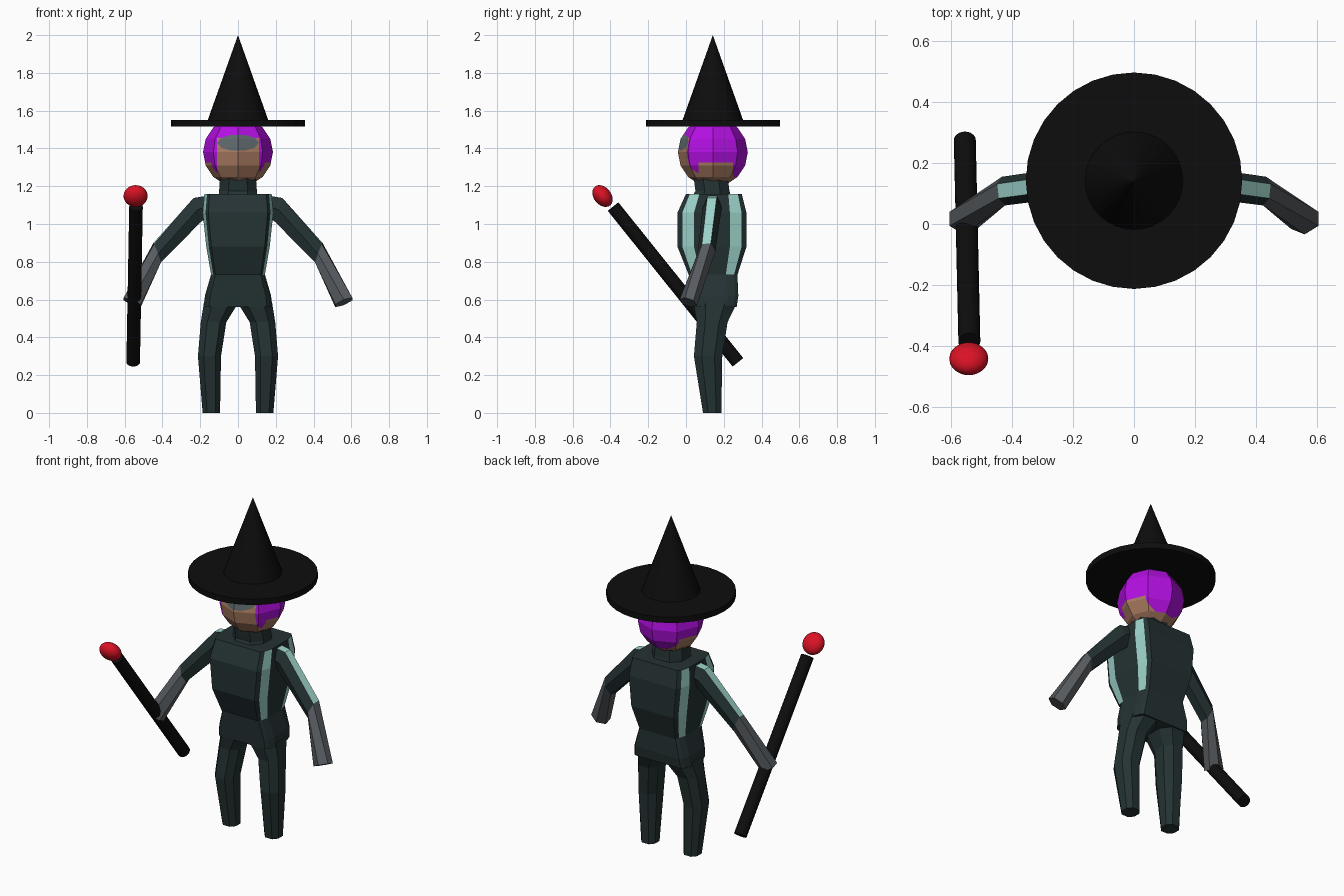
import bpy, bmesh, math
from mathutils import Vector, Matrix

if "Cube" in bpy.data.objects:
    bpy.data.objects.remove(bpy.data.objects["Cube"])


def material(name, rgb):
    m = bpy.data.materials.new(name)
    m.diffuse_color = (*rgb, 1)
    m.use_nodes = True
    m.node_tree.nodes["Principled BSDF"].inputs["Base Color"].default_value = m.diffuse_color
    return m


DARK = material("dark_cloth", (0.018, 0.032, 0.033))
TEAL = material("pale_teal", (0.34, 0.66, 0.60))
BLACK = material("black", (0.004, 0.004, 0.004))
GREY = material("glove_grey", (0.095, 0.105, 0.115))
VISOR = material("visor_grey", (0.115, 0.14, 0.15))
SKIN = material("skin", (0.40, 0.20, 0.12))
HAIR = material("purple_hair", (0.45, 0.005, 0.76))
RED = material("red_orb", (0.70, 0.006, 0.018))
CY = 0.142  # depth of the body axis


def finish(bm, name, mats, smooth=False):
    bmesh.ops.recalc_face_normals(bm, faces=bm.faces)
    me = bpy.data.meshes.new(name)
    bm.to_mesh(me)
    bm.free()
    for m in mats:
        me.materials.append(m)
    ob = bpy.data.objects.new(name, me)
    bpy.context.collection.objects.link(ob)
    if smooth:
        bpy.ops.object.select_all(action='DESELECT')
        ob.select_set(True)
        bpy.context.view_layer.objects.active = ob
        bpy.ops.object.shade_smooth_by_angle(angle=math.radians(35))
    return ob


def loft(name, rings, mats, rule=lambda seg, side: 0):
    """Skin equal-sized rings and cap both ends; rule picks each face's material."""
    bm = bmesh.new()
    rows = [[bm.verts.new(p) for p in ring] for ring in rings]
    n = len(rows[0])
    for i in range(len(rows) - 1):
        for j in range(n):
            k = (j + 1) % n
            f = bm.faces.new((rows[i][j], rows[i][k], rows[i + 1][k], rows[i + 1][j]))
            f.material_index = rule(i, j)
    bm.faces.new(rows[0])
    bm.faces.new(rows[-1]).material_index = rule(len(rows) - 2, -1)
    return finish(bm, name, mats)


def box_ring(z, w, yf, yb):
    """Twelve-sided rounded box section of the torso."""
    d = yb - yf
    half = [(0.84 * w, yf), (0.92 * w, yf + 0.07 * d), (w, yf + 0.24 * d),
            (w, yb - 0.24 * d), (0.92 * w, yb - 0.07 * d), (0.84 * w, yb)]
    return [(x, y, z) for x, y in half] + [(-x, y, z) for x, y in reversed(half)]


def oct_ring(z, x0, x1, y0, y1):
    """Eight-sided section filling the given extents."""
    cx, cy, rx, ry = (x0 + x1) / 2, (y0 + y1) / 2, (x1 - x0) / 2, (y1 - y0) / 2
    c = [(1, .45), (.5, 1), (-.5, 1), (-1, .45), (-1, -.45), (-.5, -1), (.5, -1), (1, -.45)]
    return [(cx + rx * a, cy + ry * b, z) for a, b in c]


# Torso with teal corner stripes
loft("torso",
     [box_ring(0.73, 0.142, 0.015, 0.272), box_ring(0.88, 0.168, -0.045, 0.32),
      box_ring(1.06, 0.187, -0.045, 0.32), box_ring(1.16, 0.178, 0.0, 0.295)],
     [DARK, TEAL], lambda i, j: 1 if j in (1, 3, 7, 9) else 0)

# Neck and pelvis
loft("neck", [oct_ring(1.14, -0.1, 0.1, 0.03, 0.24),
              oct_ring(1.175, -0.1, 0.1, 0.05, 0.23),
              oct_ring(1.25, -0.095, 0.095, 0.04, 0.22)], [DARK])
loft("pelvis", [box_ring(0.56, 0.182, 0.04, 0.268), box_ring(0.62, 0.175, 0.035, 0.277),
                box_ring(0.735, 0.142, 0.025, 0.272)], [DARK])

for s, side in ((1, "left"), (-1, "right")):
    def flip(ring):
        return [(s * p[0], p[1], p[2]) for p in ring]

    # Leg
    loft(side + "_leg", [flip(r) for r in (
        oct_ring(0.58, 0.0, 0.181, 0.04, 0.268), oct_ring(0.48, 0.062, 0.197, 0.057, 0.22),
        oct_ring(0.30, 0.09, 0.212, 0.042, 0.192), oct_ring(0.0, 0.095, 0.187, 0.09, 0.187))],
        [DARK])

    # Arm sections: centre, half-height direction, half-width direction
    spec = [((0.15, 0.14, 1.10), (0.01, 0, 0.05), (0, 0.05, 0)),
            ((0.215, 0.137, 1.075), (0.02, 0, 0.063), (0, 0.05, 0)),
            ((0.428, 0.108, 0.848), (0.018, 0, 0.048), (0.005, 0.047, 0.005)),
            ((0.56, 0.012, 0.585), (0.045, 0.005, 0.018), (0.0, 0.046, -0.015))]
    rings = []
    for c, u, w in spec:
        c, u, w = Vector(c), Vector(u) / 0.866, Vector(w)
        rings.append(flip([c + u * math.sin(k * math.pi / 3) + w * math.cos(k * math.pi / 3)
                           for k in range(6)]))
    loft(side + "_upper_arm", rings[:3], [DARK, TEAL], lambda i, j: 1 if j == 1 else 0)
    loft(side + "_forearm", rings[2:], [GREY])

# Head: low-poly ball, cut along the hairline and visor outline
bm = bmesh.new()
bmesh.ops.create_uvsphere(bm, u_segments=8, v_segments=8, radius=0.185,
                          matrix=Matrix.Translation((0, CY, 1.38)))


def cut(co, no, region=lambda c: True):
    faces = [f for f in bm.faces if region(f.calc_center_median())]
    geom = set(faces) | {e for f in faces for e in f.edges} | {v for f in faces for v in f.verts}
    bmesh.ops.bisect_plane(bm, geom=list(geom), plane_co=co, plane_no=no, dist=1e-5)


for x in (-0.112, 0.112):
    cut((x, 0, 0), (1, 0, 0), lambda c: c.y < CY)
for y in (0.065, 0.25):
    cut((0, y, 0), (0, 1, 0))
for z in (1.25, 1.325, 1.455):
    cut((0, 0, z), (0, 0, 1))
VX, VZ, VC = 0.105, 0.042, 1.43
outline = []
for k in range(10):
    a = (k + 0.5) * math.tau / 10
    no = Vector((math.cos(a) / VX, 0, math.sin(a) / VZ))
    co = Vector((VX * math.cos(a), 0, VC + VZ * math.sin(a)))
    outline.append((co, no))
    cut(co, no, lambda c: c.y < 0.06 and abs(c.x) < 0.112 and c.z > 1.32)
for f in bm.faces:
    c = f.calc_center_median()
    if c.y < 0.065 and abs(c.x) < 0.112:
        hair = c.z > 1.455
        if all((c - co).dot(no) < 0 for co, no in outline):
            f.material_index = 2
            continue
    elif c.y < 0.065 or c.y > 0.25:
        hair = c.z > 1.25
    else:
        hair = c.z > 1.325
    f.material_index = 1 if hair else 0
finish(bm, "head", [SKIN, HAIR, VISOR])

# Pointed hat
for name, r1, r2, z0, z1 in (("hat_brim", 0.355, 0.355, 1.515, 1.55),
                             ("hat_cone", 0.162, 0.0, 1.545, 2.0)):
    bm = bmesh.new()
    bmesh.ops.create_cone(bm, cap_ends=True, segments=32, radius1=r1, radius2=r2, depth=z1 - z0,
                          matrix=Matrix.Translation((0, CY, (z0 + z1) / 2)))
    finish(bm, name, [BLACK])

# Staff and orb, slightly flattened across the tilt
low, high = Vector((-0.555, 0.275, 0.268)), Vector((-0.54, -0.386, 1.092))
axis = high - low
tilt = Vector((0, axis.y, axis.z)).to_track_quat('Z', 'Y').to_matrix().to_4x4()
lean = Matrix.Translation((low + high) / 2) @ axis.to_track_quat('Z', 'Y').to_matrix().to_4x4()
bm = bmesh.new()
bmesh.ops.create_cone(bm, cap_ends=True, segments=24, radius1=0.036, radius2=0.036,
                      depth=axis.length, matrix=lean)
finish(bm, "staff", [BLACK], True)
bm = bmesh.new()
bmesh.ops.create_uvsphere(bm, u_segments=24, v_segments=16, radius=1,
                          matrix=Matrix.Translation((-0.542, -0.442, 1.148)) @ tilt
                          @ Matrix.Diagonal((0.064, 0.046, 0.064, 1)))
finish(bm, "staff_orb", [RED], True)
